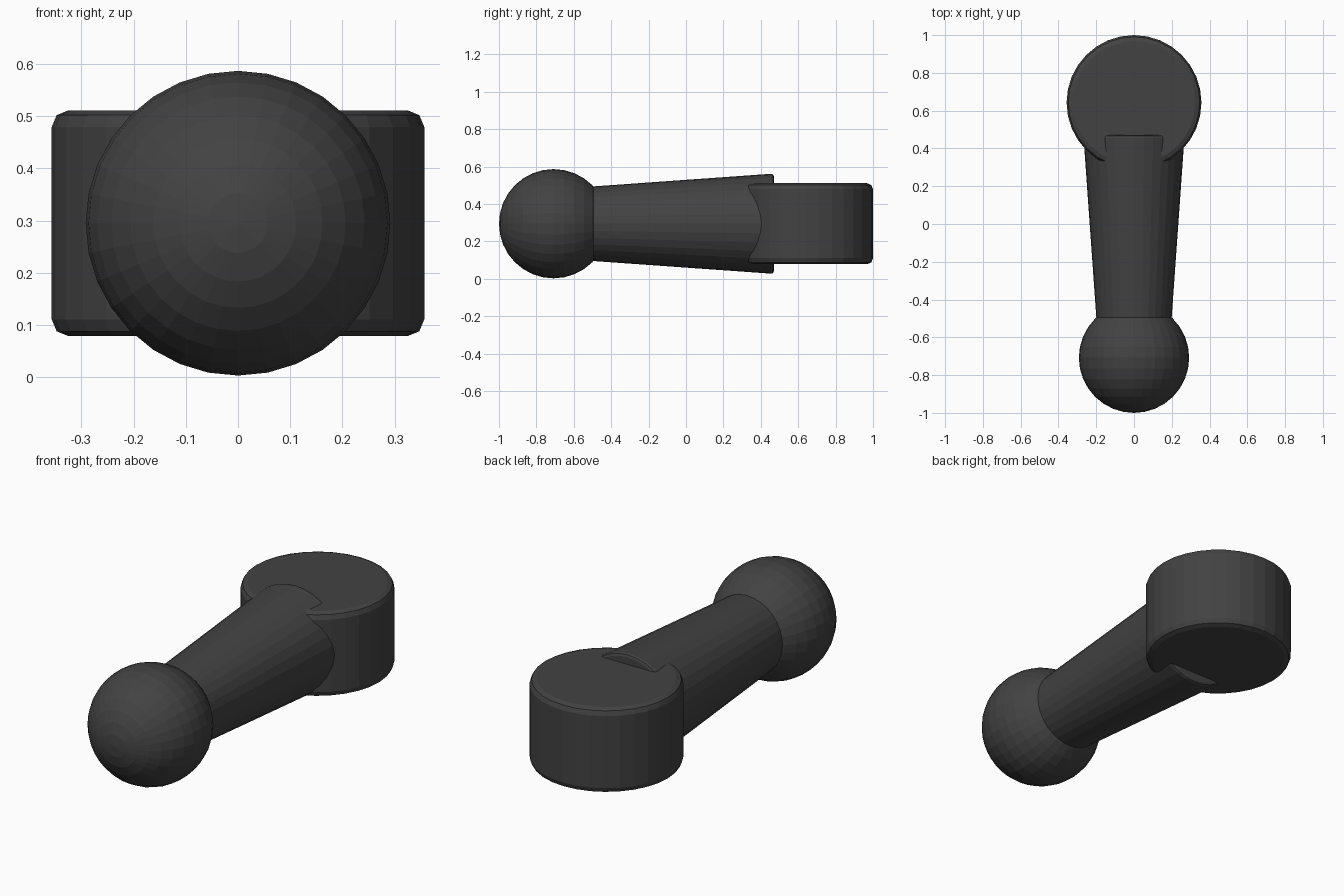
import bpy, math

if "Cube" in bpy.data.objects:
    bpy.data.objects.remove(bpy.data.objects["Cube"])

# One dark grey for the whole lever
grey = bpy.data.materials.new("dark_grey")
grey.diffuse_color = (0.055, 0.055, 0.055, 1)
grey.use_nodes = True
grey.node_tree.nodes["Principled BSDF"].inputs["Base Color"].default_value = grey.diffuse_color

ALONG_Y = (-math.pi / 2, 0, 0)
MID_Z = 0.295


def finish(name, bevel=0.0):
    """Name the active part, colour it and optionally round its rims."""
    ob = bpy.context.object
    ob.name = name
    ob.data.materials.append(grey)
    if bevel:
        m = ob.modifiers.new("rim", 'BEVEL')
        m.width = bevel
        m.segments = 2
        m.limit_method = 'ANGLE'
        m.angle_limit = math.radians(40)
    return ob


# Ball grip at the front, poles along the lever
bpy.ops.mesh.primitive_uv_sphere_add(segments=32, ring_count=16, radius=0.292,
                                     location=(0, -0.708, MID_Z), rotation=ALONG_Y)
finish("ball_grip")

# Tapered arm, widening toward the hub
y0, y1 = -0.53, 0.47
bpy.ops.mesh.primitive_cone_add(vertices=32, radius1=0.197, radius2=0.268, depth=y1 - y0,
                                location=(0, (y0 + y1) / 2, MID_Z), rotation=ALONG_Y)
finish("lever_arm", 0.015)

# Upright round hub at the back
bpy.ops.mesh.primitive_cylinder_add(vertices=32, radius=0.357, depth=0.433,
                                    location=(0, 0.643, MID_Z))
finish("hub", 0.032)
